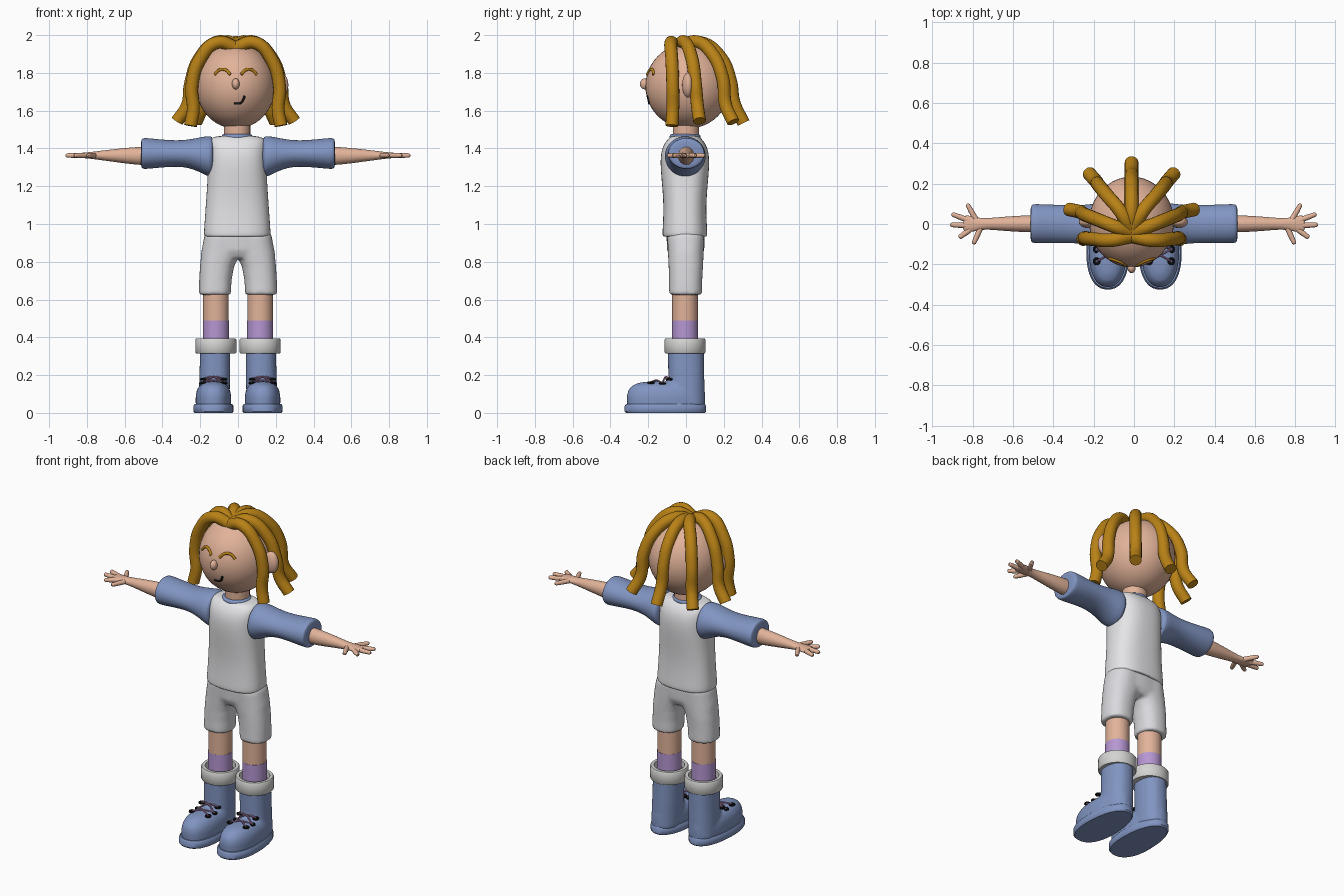
import bpy, bmesh, math
from mathutils import Vector

if "Cube" in bpy.data.objects:
    bpy.data.objects.remove(bpy.data.objects["Cube"])


def material(name, r, g, b):
    m = bpy.data.materials.new(name)
    m.use_nodes = True
    m.diffuse_color = (r, g, b, 1)
    m.node_tree.nodes["Principled BSDF"].inputs["Base Color"].default_value = (r, g, b, 1)
    return m


SKIN = material("skin", 0.76, 0.45, 0.32)
HAIR = material("golden hair", 0.48, 0.22, 0.008)
SHIRT = material("shirt white", 0.78, 0.78, 0.8)
SHORTS = material("shorts white", 0.7, 0.7, 0.73)
CUFF = material("cuff grey", 0.66, 0.66, 0.65)
BLUE = material("soft blue", 0.22, 0.3, 0.54)
SOCK = material("sock purple", 0.47, 0.31, 0.65)
LACE = material("lace mauve", 0.4, 0.22, 0.4)
BLACK = material("black", 0.008, 0.008, 0.008)

made = []
SIDES = (("left", 1), ("right", -1))


def add(name, mesh, mat):
    ob = bpy.data.objects.new(name, mesh)
    bpy.context.collection.objects.link(ob)
    mesh.materials.clear()
    mesh.materials.append(mat)
    made.append(ob)
    return ob


def from_bmesh(name, bm, mat):
    bmesh.ops.recalc_face_normals(bm, faces=bm.faces)
    me = bpy.data.meshes.new(name)
    bm.to_mesh(me)
    bm.free()
    return add(name, me, mat)


def loft(name, parts, mat, axis="Z", power=2.0, s=1, taper=0, sub=0, fuse=0, sides=32):
    """Each row is (station, a0, a1, b0, b1): an oval slice across the axis."""
    bm = bmesh.new()
    for rows in parts:
        rings = []
        for t, a0, a1, b0, b1 in rows:
            ring = []
            for i in range(sides):
                w = math.tau * i / sides
                c, n = math.cos(w), math.sin(w)
                u = math.copysign(abs(c) ** (2 / power), c)
                v = math.copysign(abs(n) ** (2 / power), n)
                a = (a0 + a1) / 2 + u * (1 - taper * v) * (a1 - a0) / 2
                b = (b0 + b1) / 2 + v * (b1 - b0) / 2
                ring.append(bm.verts.new((s * a, b, t) if axis == "Z" else (s * t, a, b)))
            rings.append(ring)
        for lo, hi in zip(rings, rings[1:]):
            for i in range(sides):
                j = (i + 1) % sides
                bm.faces.new((lo[i], lo[j], hi[j], hi[i]))
        bm.faces.new(rings[0])
        bm.faces.new(rings[-1])
    ob = from_bmesh(name, bm, mat)
    if sub:
        ob.modifiers.new("round", "SUBSURF").levels = sub
        ob.modifiers["round"].render_levels = sub
    if fuse:
        r = ob.modifiers.new("fuse", "REMESH")
        r.mode, r.voxel_size, r.use_smooth_shade = "VOXEL", fuse, True
        ob.modifiers.new("blend", "SMOOTH").iterations = 8
    return ob


def ball(name, centre, radii, mat):
    bm = bmesh.new()
    bmesh.ops.create_uvsphere(bm, u_segments=40, v_segments=24, radius=1)
    bmesh.ops.scale(bm, vec=radii, verts=bm.verts)
    bmesh.ops.translate(bm, vec=centre, verts=bm.verts)
    return from_bmesh(name, bm, mat)


def tube(name, points, radius, mat, radii=None, closed=False, detail=4):
    cu = bpy.data.curves.new(name, "CURVE")
    cu.dimensions = "3D"
    cu.bevel_depth, cu.bevel_resolution, cu.use_fill_caps = radius, detail, True
    cu.resolution_u = 8
    sp = cu.splines.new("BEZIER")
    sp.bezier_points.add(len(points) - 1)
    sp.use_cyclic_u = closed
    for i, (bp, co) in enumerate(zip(sp.bezier_points, points)):
        bp.co = co
        bp.handle_left_type = bp.handle_right_type = "AUTO"
        bp.radius = radii[i] if radii else 1
    tmp = bpy.data.objects.new(name + " path", cu)
    bpy.context.collection.objects.link(tmp)
    bpy.context.view_layer.update()
    dg = bpy.context.evaluated_depsgraph_get()
    me = bpy.data.meshes.new_from_object(tmp.evaluated_get(dg))
    bpy.data.objects.remove(tmp)
    return add(name, me, mat)


def circle(centre, r):
    cx, cy, cz = centre
    return [(cx + r * math.cos(k * math.pi / 4), cy + r * math.sin(k * math.pi / 4), cz) for k in range(8)]


def disc(z, cx, r, cy=-0.005):
    return (z, cx - r, cx + r, cy - r, cy + r)


# Head, nose and ears
HEAD, HR = Vector((-0.012, 0.01, 1.73)), Vector((0.21, 0.225, 0.225))
ball("head", HEAD, HR, SKIN)
ball("nose", (HEAD.x, -0.218, 1.742), (0.02, 0.026, 0.029), SKIN)
for side, s in SIDES:
    ball(side + "_ear", (HEAD.x * 0.3 + s * 0.225, 0.01, 1.735), (0.045, 0.03, 0.066), SKIN)


# Closed eyes and smile, laid on the face
def on_face(x, z):
    k = 1 - ((x - HEAD.x) / HR.x) ** 2 - ((z - HEAD.z) / HR.z) ** 2
    return (x, HEAD.y - HR.y * math.sqrt(k), z)


for side, s in SIDES:
    arc = [(-0.042, 1.79), (-0.022, 1.812), (0, 1.819), (0.022, 1.812), (0.042, 1.79)]
    tube(side + "_eye", [on_face(HEAD.x + s * 0.07 + x, z) for x, z in arc], 0.008, HAIR)
tube("mouth", [on_face(*p) for p in ((-0.022, 1.638), (0.015, 1.642), (0.036, 1.678))], 0.006, BLACK)

# Hair strands falling from the crown
strands = {
    "front": [(0, -0.06, 1.935), (0.1, -0.08, 1.96), (0.19, -0.075, 1.87), (0.232, -0.07, 1.73),
              (0.225, -0.07, 1.6), (0.24, -0.075, 1.52)],
    "side": [(0, -0.045, 1.935), (0.09, -0.01, 1.965), (0.19, 0.03, 1.88), (0.24, 0.05, 1.74),
             (0.255, 0.06, 1.63), (0.31, 0.072, 1.545)],
    "rear": [(0, -0.04, 1.935), (0.05, 0.055, 1.965), (0.12, 0.14, 1.9), (0.165, 0.195, 1.77),
             (0.175, 0.21, 1.63), (0.21, 0.25, 1.54)],
}
for label, pts in strands.items():
    for side, s in SIDES:
        tube(f"{side}_{label}_hair", [(HEAD.x + s * x, y, z) for x, y, z in pts], 0.034, HAIR, detail=6)
back = [(0, -0.04, 1.935), (0, 0.08, 1.96), (0, 0.185, 1.88), (0, 0.235, 1.76), (0, 0.255, 1.64), (0, 0.305, 1.535)]
tube("back_hair", [(HEAD.x + x, y, z) for x, y, z in back], 0.034, HAIR, detail=6)

# Neck and collar
loft("neck", [[disc(1.44, -0.005, 0.07, 0), disc(1.56, -0.005, 0.07, 0)]], SKIN)
tube("collar", circle((-0.005, -0.005, 1.462), 0.068), 0.014, BLUE, closed=True)

# Shirt body
profile = [(0.935, 0.15, 0.1), (0.932, 0.172, 0.115), (0.945, 0.178, 0.12), (1.0, 0.174, 0.116),
           (1.1, 0.167, 0.113), (1.2, 0.16, 0.12), (1.3, 0.155, 0.13), (1.38, 0.155, 0.128),
           (1.43, 0.155, 0.108), (1.46, 0.14, 0.08), (1.468, 0.08, 0.065)]
loft("shirt_body", [[(z, -w - 0.004, w - 0.004, -d - 0.006, d - 0.006) for z, w, d in profile]],
     SHIRT, power=2.5, sub=2)

# Sleeves, arms and hands
sleeve = [(0.125, -0.1, 0.09, 1.26, 1.46), (0.15, -0.116, 0.108, 1.245, 1.467), (0.2, -0.108, 0.1, 1.275, 1.46),
          (0.28, -0.095, 0.092, 1.305, 1.442), (0.38, -0.093, 0.095, 1.302, 1.444), (0.49, -0.096, 0.1, 1.29, 1.457),
          (0.51, -0.093, 0.097, 1.292, 1.454), (0.514, -0.065, 0.068, 1.315, 1.43)]
arm = [(0.45, -0.043, 0.045, 1.31, 1.412), (0.54, -0.041, 0.043, 1.313, 1.408), (0.65, -0.034, 0.036, 1.328, 1.397),
       (0.74, -0.025, 0.027, 1.34, 1.386), (0.79, -0.036, 0.034, 1.347, 1.38), (0.83, -0.044, 0.046, 1.349, 1.377),
       (0.85, -0.03, 0.035, 1.353, 1.374)]
fingers = {"thumb": (0.76, -0.018, 0.797, -0.1), "index_finger": (0.815, -0.03, 0.868, -0.068),
           "middle_finger": (0.82, -0.008, 0.912, -0.004), "ring_finger": (0.82, 0.018, 0.905, 0.05),
           "little_finger": (0.785, 0.024, 0.828, 0.1)}
for side, s in SIDES:
    loft(side + "_sleeve", [sleeve], BLUE, axis="X", s=s, sub=2)
    loft(side + "_arm", [arm], SKIN, axis="X", s=s, sub=2)
    for label, (x0, y0, x1, y1) in fingers.items():
        path = [(s * (x0 + (x1 - x0) * k), y0 + (y1 - y0) * k, 1.363) for k in (0, 0.5, 0.92, 1)]
        tube(f"{side}_{label}", path, 0.014, SKIN, radii=[1, 0.95, 0.8, 0.4])

# Shorts: two legs fused with a pelvis
leg = [(0.625, 0.038, 0.208, -0.09, 0.085), (0.7, 0.034, 0.206, -0.09, 0.086), (0.77, 0.022, 0.202, -0.092, 0.09),
       (0.81, 0.005, 0.198, -0.094, 0.092), (0.85, -0.02, 0.195, -0.096, 0.094), (0.94, -0.02, 0.178, -0.1, 0.096)]
mirrored = [(z, -a1, -a0, b0, b1) for z, a0, a1, b0, b1 in leg]
pelvis = [(0.82, -0.15, 0.15, -0.08, 0.078), (0.86, -0.19, 0.19, -0.1, 0.097), (0.95, -0.175, 0.175, -0.104, 0.1)]
loft("shorts", [leg, mirrored, pelvis], SHORTS, power=2.3, fuse=0.01)

# Legs, socks, cuffs and boots
shaft = [(0.04, 0.045, 0.21, -0.095, 0.1), (0.2, 0.042, 0.204, -0.094, 0.097), (0.36, 0.042, 0.2, -0.097, 0.094)]
foot = [(0.03, 0.036, 0.224, -0.312, 0.102), (0.09, 0.036, 0.224, -0.314, 0.102), (0.12, 0.042, 0.218, -0.306, 0.1),
        (0.145, 0.056, 0.204, -0.285, 0.09), (0.16, 0.078, 0.182, -0.25, 0.07), (0.166, 0.1, 0.16, -0.2, 0.04)]
sole = [(0, 0.03, 0.23, -0.318, 0.1), (0.008, 0.024, 0.236, -0.325, 0.107), (0.036, 0.024, 0.236, -0.325, 0.107),
        (0.047, 0.031, 0.229, -0.317, 0.1)]
cuff = [(0.315, 0.08), (0.315, 0.104), (0.32, 0.108), (0.388, 0.108), (0.394, 0.104), (0.394, 0.086), (0.345, 0.083)]
for side, s in SIDES:
    loft(side + "_leg", [[disc(0.48, 0.117, 0.068), disc(0.68, 0.117, 0.068)]], SKIN, s=s)
    loft(side + "_sock", [[disc(0.33, 0.117, 0.069), disc(0.488, 0.117, 0.069)]], SOCK, s=s)
    loft(side + "_boot_cuff", [[disc(z, 0.117, r) for z, r in cuff]], CUFF, s=s, sides=48)
    loft(side + "_boot", [shaft, foot], BLUE, power=2.3, s=s, taper=0.06, fuse=0.009)
    loft(side + "_boot_sole", [sole], BLUE, power=2.3, s=s, taper=0.08, sides=48)

    # Eyelets and crossed laces
    pairs = [(-0.185, 0.16), (-0.125, 0.155), (-0.09, 0.178)]
    for i, (y, z) in enumerate(pairs):
        for edge, e in (("outer", 1), ("inner", -1)):
            hole = circle((s * (0.13 + e * 0.055), y, z), 0.013)
            tube(f"{side}_{edge}_eyelet_{i + 1}", hole, 0.006, BLACK, closed=True, detail=2)
            y2, z2 = pairs[min(i + 1, 2)]
            lace = [(s * (0.13 + e * 0.055), y, z + 0.004), (s * 0.13, (y + y2) / 2, max(z, z2) + 0.012),
                    (s * (0.13 - e * 0.055), y2, z2 + 0.004)]
            if i < 2 or e == 1:
                tube(f"{side}_{edge}_lace_{i + 1}", lace, 0.0045, LACE, detail=2)

# Smooth shading with crisp rims
bpy.ops.object.select_all(action="DESELECT")
for ob in made:
    ob.select_set(True)
bpy.context.view_layer.objects.active = made[0]
bpy.ops.object.shade_smooth_by_angle(angle=math.radians(40))
